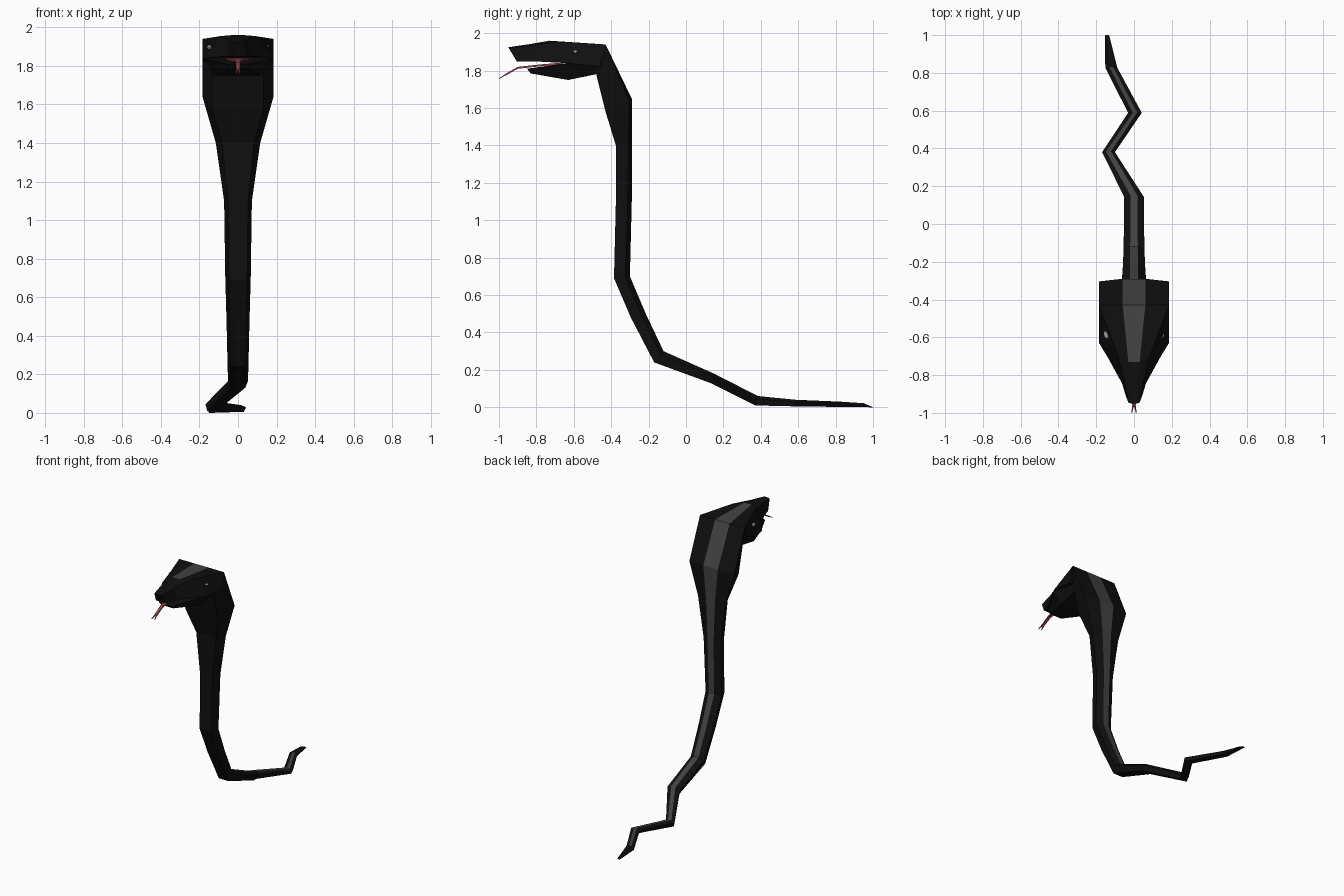
import bpy, bmesh
from mathutils import Vector

if "Cube" in bpy.data.objects:
    bpy.data.objects.remove(bpy.data.objects["Cube"])


def material(name, rgb):
    m = bpy.data.materials.new(name)
    m.diffuse_color = (*rgb, 1)
    m.use_nodes = True
    m.node_tree.nodes["Principled BSDF"].inputs["Base Color"].default_value = m.diffuse_color
    return m


BLACK = material("black_scales", (0.005, 0.005, 0.005))
STRIPE = material("grey_stripe", (0.055, 0.055, 0.055))
RED = material("tongue_red", (0.28, 0.055, 0.07))
EYE = material("eye_grey", (0.4, 0.4, 0.4))


def loft(name, rings, mats, striped=0):
    """Skin closed rings; the first `striped` segments use mats[1] on side 0."""
    bm = bmesh.new()
    loops = [[bm.verts.new(p) for p in r] for r in rings]
    n = len(loops[0])
    for k, (a, b) in enumerate(zip(loops, loops[1:])):
        for i in range(n):
            j = (i + 1) % n
            f = bm.faces.new((a[i], a[j], b[j], b[i]))
            f.material_index = 1 if i == 0 and k < striped else 0
    bm.faces.new(loops[0])
    bm.faces.new(loops[-1])
    bmesh.ops.recalc_face_normals(bm, faces=bm.faces)
    me = bpy.data.meshes.new(name)
    bm.to_mesh(me)
    bm.free()
    for m in mats:
        me.materials.append(m)
    ob = bpy.data.objects.new(name, me)
    bpy.context.collection.objects.link(ob)
    return ob


def mirrored(*pts):
    """Six-sided ring from three right-hand points, first pair on the back."""
    a, b, c = pts
    flip = lambda p: (-p[0], p[1], p[2])
    return [flip(a), a, b, c, flip(c), flip(b)]


# Body: x, back y, back z, belly y, belly z, half width, stripe half width, edge drop
stations = [
    (0, -0.43, 1.94, -0.48, 1.78, 0.185, 0.06, 0),
    (0, -0.29, 1.65, -0.43, 1.58, 0.185, 0.06, 0.1),
    (0, -0.29, 1.40, -0.375, 1.40, 0.115, 0.037, 0.2),
    (0, -0.29, 1.10, -0.375, 1.10, 0.072, 0.025, 0.25),
    (0, -0.30, 0.70, -0.385, 0.69, 0.066, 0.022, 0.3),
    (0, -0.215, 0.50, -0.295, 0.48, 0.06, 0.02, 0.3),
    (0, -0.12, 0.30, -0.17, 0.24, 0.055, 0.02, 0.3),
    (0, 0.15, 0.18, 0.13, 0.13, 0.052, 0.018, 0.3),
    (-0.135, 0.385, 0.06, 0.37, 0.01, 0.034, 0.014, 0.3),
    (0.005, 0.59, 0.04, 0.585, 0.005, 0.036, 0.012, 0.3),
    (-0.12, 0.83, 0.03, 0.82, 0.002, 0.032, 0.01, 0.3),
    (-0.142, 0.95, 0.022, 1.0, 0.0, 0.012, 0.004, 0.9),
]
rings = []
for x, yb, zb, yf, zf, w, s, t in stations:
    ring = mirrored((s, yb, zb),
                    (w, yb + (yf - yb) * t, zb + (zf - zb) * t),
                    (w * 0.72, yf, zf))
    rings.append([(p[0] + x, p[1], p[2]) for p in ring])
loft("body", rings, [BLACK, STRIPE], striped=10)

# Head: crown, brow and lip lines from hood to snout
loft("upper_head", [
    mirrored((0.06, -0.43, 1.94), (0.185, -0.43, 1.94), (0.185, -0.46, 1.82)),
    mirrored((0.03, -0.73, 1.96), (0.09, -0.68, 1.955), (0.185, -0.63, 1.84)),
    mirrored((0.022, -0.84, 1.941), (0.05, -0.83, 1.935), (0.07, -0.82, 1.85)),
    mirrored((0.015, -0.95, 1.925), (0.03, -0.945, 1.92), (0.045, -0.905, 1.85)),
], [BLACK, STRIPE], striped=1)


# Lower jaw, tapering forward under the open mouth
def jaw_ring(yt, zt, wt, yb, zb, wb):
    return [(-wt, yt, zt), (wt, yt, zt), (wb, yb, zb), (-wb, yb, zb)]


loft("lower_jaw", [
    jaw_ring(-0.45, 1.85, 0.17, -0.46, 1.785, 0.13),
    jaw_ring(-0.64, 1.84, 0.175, -0.63, 1.75, 0.12),
    jaw_ring(-0.85, 1.81, 0.06, -0.83, 1.785, 0.045),
], [BLACK])


# Tongue with a forked tip
def flat_ring(x, y, z, w, h=0.005):
    return [(x - w, y, z + h), (x + w, y, z + h), (x + w, y, z - h), (x - w, y, z - h)]


loft("tongue", [flat_ring(0, -0.66, 1.838, 0.065), flat_ring(0, -0.78, 1.828, 0.018),
                flat_ring(0, -0.90, 1.815, 0.011), flat_ring(0, -0.965, 1.778, 0.009)], [RED])
for side, label in ((1, "right"), (-1, "left")):
    loft("tongue_fork_" + label, [flat_ring(side * 0.004, -0.96, 1.781, 0.005, 0.004),
                                  flat_ring(side * 0.012, -1.0, 1.757, 0.002, 0.002)], [RED])

    # Eyes set into the sloping cheeks
    bpy.ops.mesh.primitive_uv_sphere_add(segments=8, ring_count=6, radius=1,
                                         location=(side * 0.148, -0.588, 1.897))
    eye = bpy.context.object
    eye.name = "eye_" + label
    eye.scale = (0.012, 0.024, 0.012)
    eye.rotation_euler = (0, 0, -side * 0.3)
    eye.data.materials.append(EYE)
